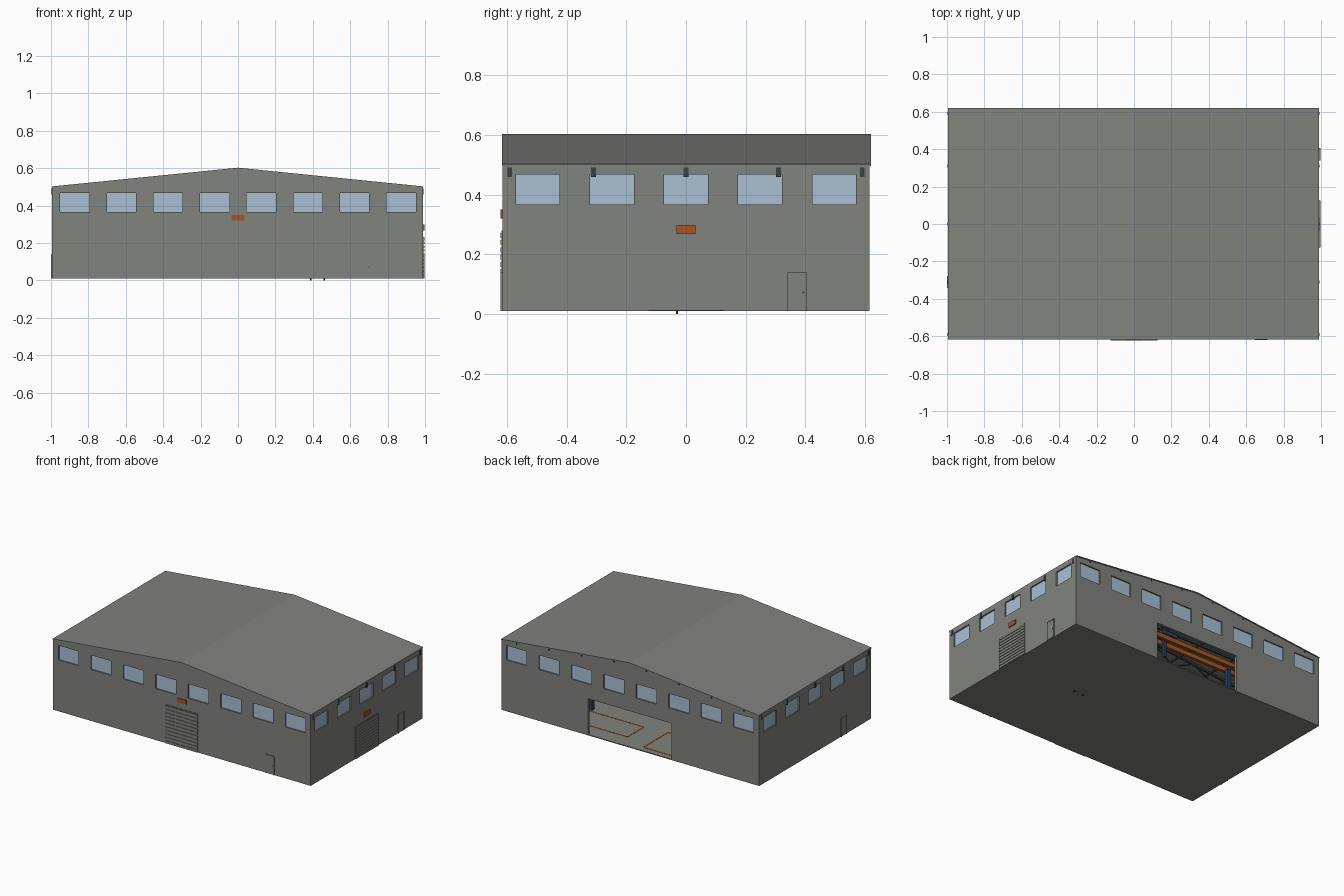
import bpy, bmesh, math
from mathutils import Vector, Matrix

old = bpy.data.objects.get("Cube")
if old:
    bpy.data.objects.remove(old, do_unlink=True)


def material(name, rgb):
    m = bpy.data.materials.new(name)
    m.use_nodes = True
    col = (*rgb, 1)
    m.diffuse_color = col
    m.node_tree.nodes["Principled BSDF"].inputs["Base Color"].default_value = col
    return m


GREY = material("warm_grey", (0.22, 0.228, 0.21))
GLASS = material("pale_blue_glass", (0.40, 0.52, 0.65))
ORANGE = material("orange", (0.40, 0.09, 0.015))
BLUE = material("dark_blue", (0.02, 0.06, 0.13))
DARK = material("dark_grey", (0.05, 0.05, 0.05))


def finish(bm, name, mat):
    bmesh.ops.recalc_face_normals(bm, faces=bm.faces)
    me = bpy.data.meshes.new(name)
    bm.to_mesh(me)
    bm.free()
    ob = bpy.data.objects.new(name, me)
    bpy.context.collection.objects.link(ob)
    me.materials.append(mat)
    return ob


def boxes(name, mat, spans):
    """One object from boxes given as (x0, x1, y0, y1, z0, z1)."""
    bm = bmesh.new()
    for x0, x1, y0, y1, z0, z1 in spans:
        size = Matrix.Diagonal((x1 - x0, y1 - y0, z1 - z0, 1))
        mid = Matrix.Translation(((x0 + x1) / 2, (y0 + y1) / 2, (z0 + z1) / 2))
        bmesh.ops.create_cube(bm, size=1, matrix=mid @ size)
    return finish(bm, name, mat)


def prism(name, mat, points, y0, y1):
    """Extrude an xz outline along y."""
    bm = bmesh.new()
    face = bm.faces.new([bm.verts.new((x, y0, z)) for x, z in points])
    ext = bmesh.ops.extrude_face_region(bm, geom=[face])["geom"]
    moved = [v for v in ext if isinstance(v, bmesh.types.BMVert)]
    bmesh.ops.translate(bm, verts=moved, vec=(0, y1 - y0, 0))
    return finish(bm, name, mat)


def beams(name, mat, pairs, radius=0.006):
    """Square bars between pairs of points."""
    bm = bmesh.new()
    for a, b in pairs:
        a, b = Vector(a), Vector(b)
        turn = (b - a).to_track_quat('Z', 'Y').to_matrix().to_4x4()
        mat4 = Matrix.Translation((a + b) / 2) @ turn @ Matrix.Rotation(math.pi / 4, 4, 'Z')
        bmesh.ops.create_cone(bm, cap_ends=True, segments=4, radius1=radius,
                              radius2=radius, depth=(b - a).length, matrix=mat4)
    return finish(bm, name, mat)


def cut(ob, spans):
    cutter = boxes("cutter", GREY, spans)
    cutter.hide_render = True
    mod = ob.modifiers.new("openings", 'BOOLEAN')
    mod.operation, mod.solver, mod.object = 'DIFFERENCE', 'EXACT', cutter
    bpy.context.view_layer.objects.active = ob
    bpy.ops.object.modifier_apply(modifier=mod.name)
    bpy.data.objects.remove(cutter, do_unlink=True)


LEFT, RIGHT, DEPTH = -0.994, 0.99, 0.615
BASE, EAVE, RIDGE, THICK = 0.01, 0.497, 0.597, 0.018


def roof_z(x):
    return RIDGE - (RIDGE - EAVE) * abs(x) / 0.992


# Shell: floor, gable walls, side walls and roof
boxes("floor", GREY, [(LEFT, RIGHT, -DEPTH, DEPTH, BASE, 0.016)])
gable = [(LEFT, BASE), (RIGHT, BASE), (RIGHT, EAVE), (0, RIDGE), (LEFT, EAVE)]
front_wall = prism("front_wall", GREY, gable, -DEPTH, -DEPTH + THICK)
back_wall = prism("back_wall", GREY, gable, DEPTH - THICK, DEPTH)
inner = DEPTH - THICK
left_wall = boxes("left_wall", GREY, [(RIGHT - THICK, RIGHT, -inner, inner, BASE, EAVE)])
right_wall = boxes("right_wall", GREY, [(LEFT, LEFT + THICK, -inner, inner, BASE, EAVE)])
prism("roof", GREY, [(LEFT, EAVE), (0, RIDGE), (RIGHT, EAVE),
                     (RIGHT, EAVE + 0.006), (0, RIDGE + 0.006), (LEFT, EAVE + 0.006)],
      -0.617, 0.62)

# Window openings, then panes set back in the walls
end_windows = [(-0.8725 + 0.2493 * i - 0.078, -0.8725 + 0.2493 * i + 0.078) for i in range(8)]
side_windows = [(0.248 * i - 0.073, 0.248 * i + 0.073) for i in range(-2, 3)]
SILL, HEAD = 0.367, 0.467
for wall, s in ((front_wall, -1), (back_wall, 1)):
    mid = s * (DEPTH - THICK / 2)
    holes = [(a, b, mid - 0.03, mid + 0.03, SILL, HEAD) for a, b in end_windows]
    if s > 0:
        holes.append((-0.32, 0.325, mid - 0.03, mid + 0.03, 0.0162, 0.265))
    cut(wall, holes)
    pane = s * (DEPTH - 0.012)
    boxes("end_window_panes", GLASS,
          [(a, b, pane - 0.003, pane + 0.003, SILL, HEAD) for a, b in end_windows])
for wall, s, face in ((left_wall, 1, RIGHT), (right_wall, -1, LEFT)):
    mid = face - s * THICK / 2
    cut(wall, [(mid - 0.03, mid + 0.03, a, b, SILL, HEAD) for a, b in side_windows])
    pane = face - s * 0.012
    boxes("side_window_panes", GLASS,
          [(pane - 0.003, pane + 0.003, a, b, SILL, HEAD) for a, b in side_windows])


# Parts mounted on a wall: u runs along the wall, d is distance out from it
def mounted(name, mat, wall, spans):
    out = []
    for u0, u1, d0, d1, z0, z1 in spans:
        if wall == "front":
            out.append((u0, u1, -DEPTH - d1, -DEPTH - d0, z0, z1))
        elif wall == "left":
            out.append((RIGHT + d0, RIGHT + d1, u0, u1, z0, z1))
        else:
            out.append((LEFT - d1, LEFT - d0, u0, u1, z0, z1))
    return boxes(name, mat, out)


# Roller shutters made of slats, with a sign above each
for wall, top, sign, half in (("front", 0.28, 0.32, 0.034), ("left", 0.235, 0.268, 0.032)):
    rows = 11
    step = (top - 0.012) / rows
    mounted(wall + "_shutter", GREY, wall,
            [(-0.127, 0.127, 0, 0.003, 0.012, top)]
            + [(-0.125, 0.125, 0.003, 0.007, 0.012 + step * i, 0.012 + step * (i + 0.7))
               for i in range(rows)])
    mounted(wall + "_sign", ORANGE, wall, [(-half, half, 0, 0.007, sign, sign + 0.03)])

# Personnel doors with thin frames and handles
for wall, u in (("front", 0.68), ("left", 0.373), ("right", -0.31)):
    mounted(wall + "_door", GREY, wall, [(u - 0.028, u + 0.028, 0, 0.004, 0.012, 0.135)])
    mounted(wall + "_door_frame", GREY, wall,
            [(u + s * 0.03 - 0.003, u + s * 0.03 + 0.003, 0, 0.006, 0.01, 0.14) for s in (-1, 1)]
            + [(u - 0.027, u + 0.027, 0, 0.006, 0.135, 0.14)])
    mounted(wall + "_door_handle", DARK, wall, [(u + 0.018, u + 0.024, 0.004, 0.006, 0.07, 0.076)])

# Roof trusses on columns, whose ends reach the outside of the side walls
chords, webs, columns = [], [], []
for y in (-0.59, -0.31, 0, 0.31, 0.59):
    low = 0.46
    chords += [((s * 0.97, y, roof_z(0.97) - 0.012), (0, y, RIDGE - 0.012)) for s in (-1, 1)]
    chords.append(((-0.975, y, low), (0.975, y, low)))
    for i in range(-6, 6):
        x0, x1 = i * 0.16, (i + 1) * 0.16
        a, b = (x0, y, low), (x1, y, roof_z(x1) - 0.012)
        if i % 2:
            a, b = (x0, y, roof_z(x0) - 0.012), (x1, y, low)
        webs.append((a, b))
    for x0, x1 in ((LEFT - 0.003, LEFT + 0.03), (RIGHT - 0.03, RIGHT + 0.003)):
        columns.append((x0, x1, y - 0.008, y + 0.008, 0.46, 0.492))
        columns.append((x0 + 0.004 if x0 > 0 else LEFT + THICK,
                        RIGHT - THICK if x0 > 0 else x1, y - 0.01, y + 0.01, 0.016, 0.46))
beams("truss_chords", DARK, chords, 0.009)
beams("truss_webs", DARK, webs, 0.005)
boxes("wall_columns", DARK, columns)
purlins = [-0.875 + 0.25 * i for i in range(8)]
beams("purlins", DARK, [((x, -0.612, roof_z(x) - 0.008), (x, 0.618, roof_z(x) - 0.008))
                        for x in purlins], 0.006)

# Overhead crane: orange girders, blue hoist and supporting posts
boxes("crane_girders", ORANGE, [(-0.93, 0.93, y - 0.01, y + 0.01, 0.38, 0.41) for y in (0.26, 0.33)])
boxes("crane_hoist", BLUE, [(-0.06, 0.06, 0.24, 0.35, 0.41, 0.435), (-0.01, 0.01, 0.285, 0.305, 0.28, 0.41)])
boxes("crane_posts", BLUE, [(x - 0.013, x + 0.013, 0.28, 0.306, 0.016, 0.38) for x in (-0.52, 0.52)])

# Painted bay outlines on the floor
lines = []
for x0, x1, y0, y1 in ((0.1, 0.62, 0.32, 0.5), (-0.6, -0.07, 0.3, 0.57),
                       (0.1, 0.8, -0.5, 0.12), (-0.8, -0.1, -0.5, 0.12)):
    w, z0, z1 = 0.005, 0.016, 0.0175
    lines += [(x0, x1, y - w, y + w, z0, z1) for y in (y0, y1)]
    lines += [(x - w, x + w, y0, y1, z0, z1) for x in (x0, x1)]
boxes("floor_markings", ORANGE, lines)

# Workbenches with machine housings
for x in (-0.45, 0.4):
    boxes("bench_legs", DARK, [(x + i * 0.13 - 0.01, x + i * 0.13 + 0.01, y - 0.01, y + 0.01, 0.016, 0.08)
                               for i in (-1, 1) for y in (0.02, 0.12)])
    boxes("bench_top", GREY, [(x - 0.15, x + 0.15, 0, 0.14, 0.08, 0.09),
                              (x - 0.1, x + 0.06, 0.02, 0.12, 0.09, 0.15)])

# Small anchor bolts under the slab
boxes("anchor_bolts", DARK, [(x - 0.004, x + 0.004, y - 0.004, y + 0.004, 0, BASE)
                             for x in (0.39, 0.46) for y in (-0.03,)])
